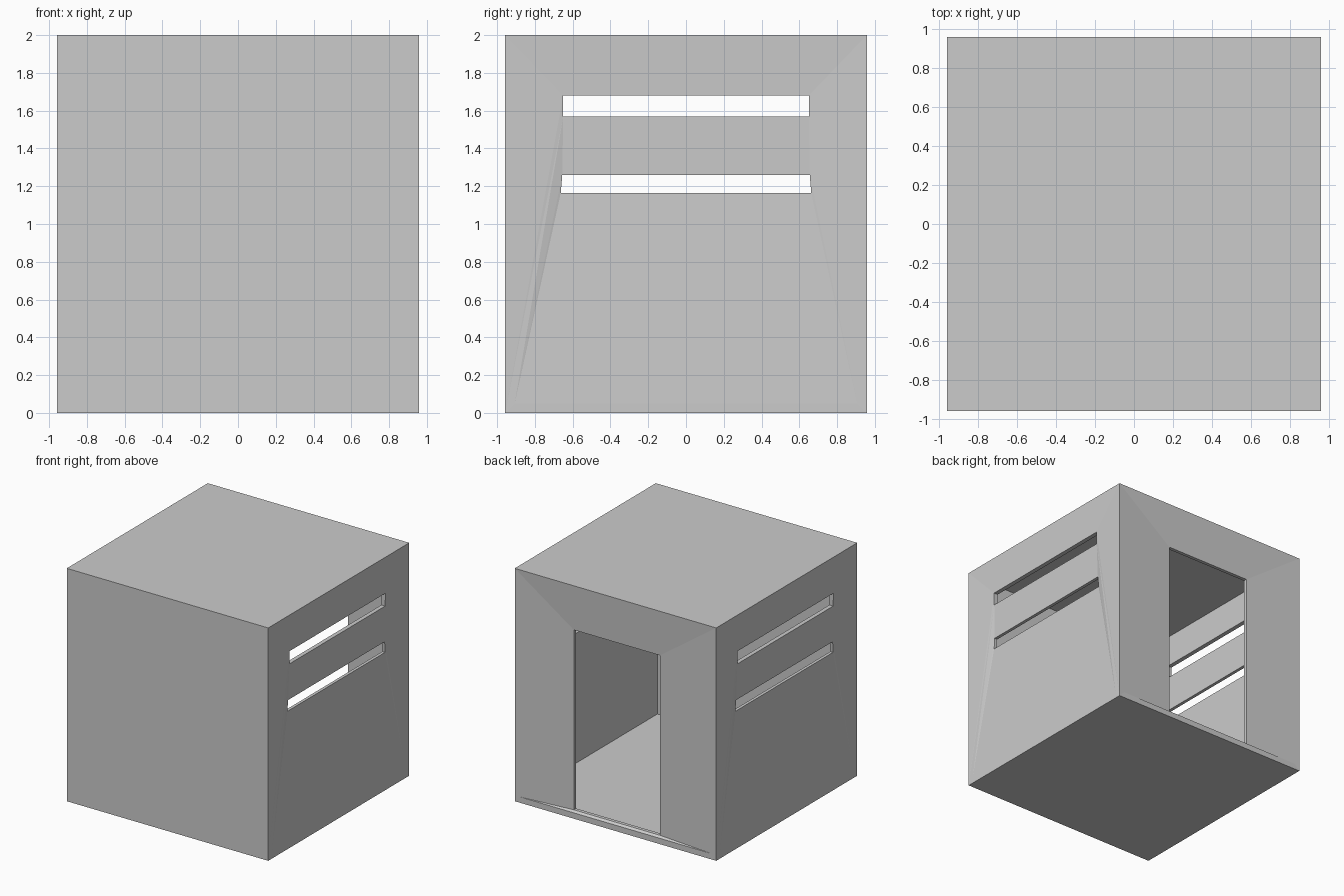
import bpy, bmesh
from mathutils import Vector

if "Cube" in bpy.data.objects:
    bpy.data.objects.remove(bpy.data.objects["Cube"])

W, H, T = 0.957, 2.0, 0.05        # half width, height, wall thickness
bm = bmesh.new()


def face(*pts):
    bm.faces.new([bm.verts.new(p) for p in pts])


def pierced_wall(rows, place):
    """Wall with openings. rows = (half width, z, recess), bottom and top of each opening."""
    def P(s, r, depth=None):
        return place(s * r[0], r[1], r[2] if depth is None else depth)

    foot, base, top = (W, 0, 0), (W - T, T, 0), (W, H, 0)
    head = (W - T, H - T, T)
    # horizontal spans between the openings, outside then inside
    for lo, hi in [(foot, base), (base, rows[0])] + list(zip(rows[1::2], rows[2::2] + [top])):
        face(P(-1, lo), P(1, lo), P(1, hi), P(-1, hi))
    for lo, hi in zip([base] + rows[1::2], rows[0::2] + [head]):
        face(P(-1, lo, T), P(1, lo, T), P(1, hi, T), P(-1, hi, T))
    for s in (-1, 1):
        # slightly sloped facets beside the openings
        for a, b in zip(rows[:-2], rows[1:-1]):
            face(P(s, base), P(s, a), P(s, b))
        edge = [base, rows[-2], rows[-1], top]
        for a, b in zip(edge, edge[1:]):
            face(P(s, foot), P(s, a), P(s, b))
        # inner side facets
        inner = rows + [head]
        for a, b in zip(inner, inner[1:]):
            face(P(s, base, T), P(s, a, T), P(s, b, T))
    # reveals of each opening
    for lo, hi in zip(rows[0::2], rows[1::2]):
        ring = [(-1, lo), (1, lo), (1, hi), (-1, hi)]
        for (s, a), (q, b) in zip(ring, ring[1:] + ring[:1]):
            face(P(s, a), P(q, b), P(q, b, T), P(s, a, T))


# side walls with two slits each
slits = [(0.663, 1.165, 0.024), (0.655, 1.26, 0.022),
         (0.65, 1.57, 0.014), (0.65, 1.68, 0.012)]
for side in (-1, 1):
    pierced_wall(slits, lambda u, z, d, side=side: Vector((side * (W - d), u, z)))

# back wall with doorway
pierced_wall([(0.41, 0.065, 0.02), (0.41, 1.61, 0.02)],
             lambda u, z, d: Vector((u, W - d, z)))

# plain front wall, floor and roof, outside and inside
for w, z0, z1 in ((W, 0, H), (W - T, T, H - T)):
    face((-w, -w, z0), (w, -w, z0), (w, -w, z1), (-w, -w, z1))
    for z in (z0, z1):
        face((-w, -w, z), (w, -w, z), (w, w, z), (-w, w, z))

bmesh.ops.remove_doubles(bm, verts=bm.verts, dist=0.0005)
bmesh.ops.recalc_face_normals(bm, faces=bm.faces)

mesh = bpy.data.meshes.new("bunker_shell")
bm.to_mesh(mesh)
bm.free()
bpy.context.collection.objects.link(bpy.data.objects.new("bunker_shell", mesh))
